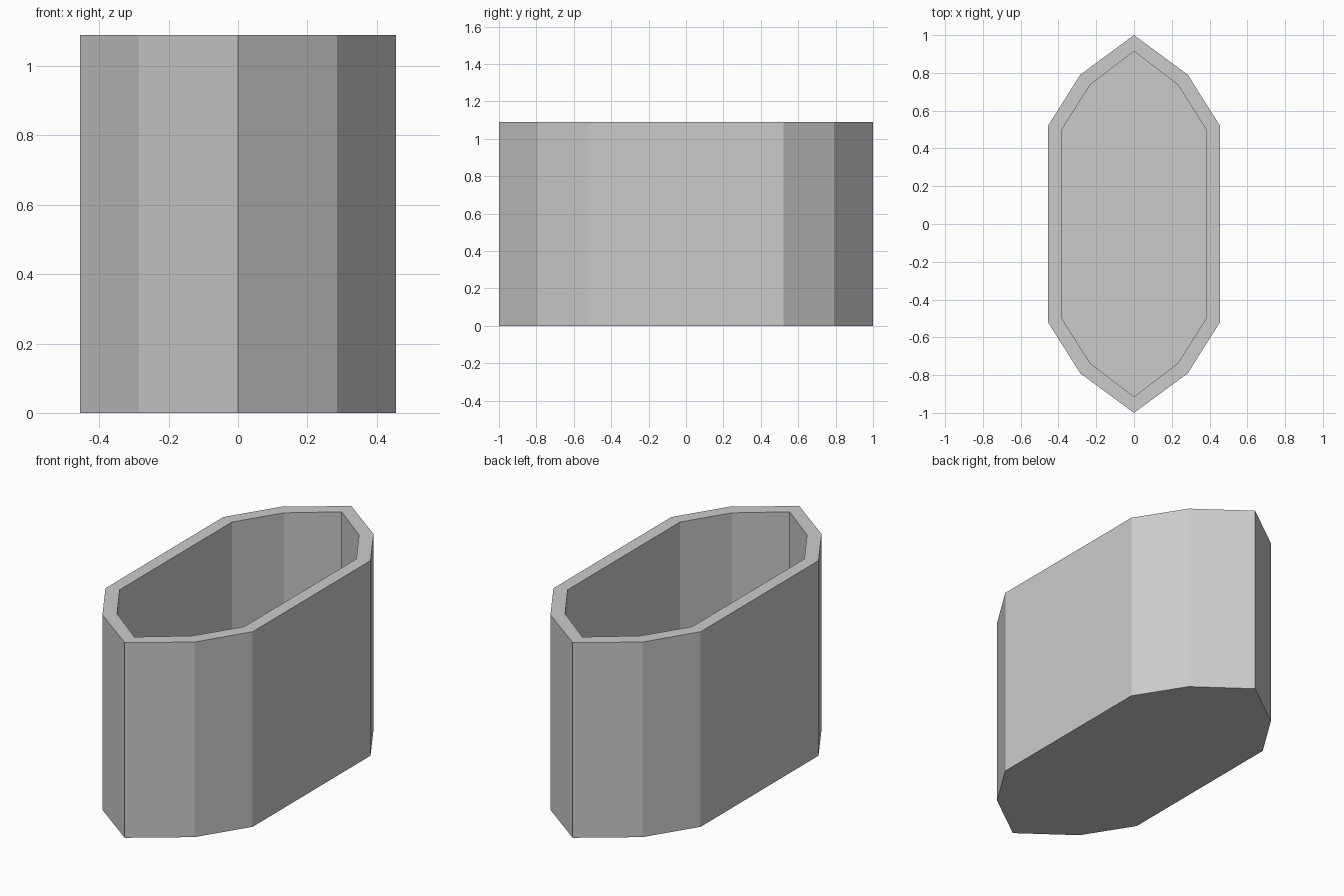
import bpy
import bmesh

if "Cube" in bpy.data.objects:
    bpy.data.objects.remove(bpy.data.objects["Cube"])

HEIGHT = 1.09
FLOOR = 0.07

# Quarter profiles (x, y), from the pointed end to the straight side
OUTER = [(0, 1.0), (0.285, 0.79), (0.455, 0.52)]
INNER = [(0, 0.915), (0.232, 0.737), (0.385, 0.495)]


def full_outline(quarter):
    """Mirror a quarter profile into a closed counter-clockwise outline."""
    right = [(x, -y) for x, y in quarter] + quarter[::-1]
    left = [(-x, -y) for x, y in right[1:-1]]
    return right + left


bm = bmesh.new()


def ring(quarter, z):
    return [bm.verts.new((x, y, z)) for x, y in full_outline(quarter)]


# Bottom, outer wall, rim, inner wall and floor
rings = [ring(OUTER, 0), ring(OUTER, HEIGHT), ring(INNER, HEIGHT), ring(INNER, FLOOR)]
for a, b in zip(rings, rings[1:]):
    n = len(a)
    for i in range(n):
        j = (i + 1) % n
        bm.faces.new((a[i], a[j], b[j], b[i]))
bm.faces.new(rings[0][::-1])
bm.faces.new(rings[-1])
bmesh.ops.recalc_face_normals(bm, faces=bm.faces[:])

mesh = bpy.data.meshes.new("faceted_container")
bm.to_mesh(mesh)
bm.free()
container = bpy.data.objects.new("faceted_container", mesh)
bpy.context.collection.objects.link(container)
